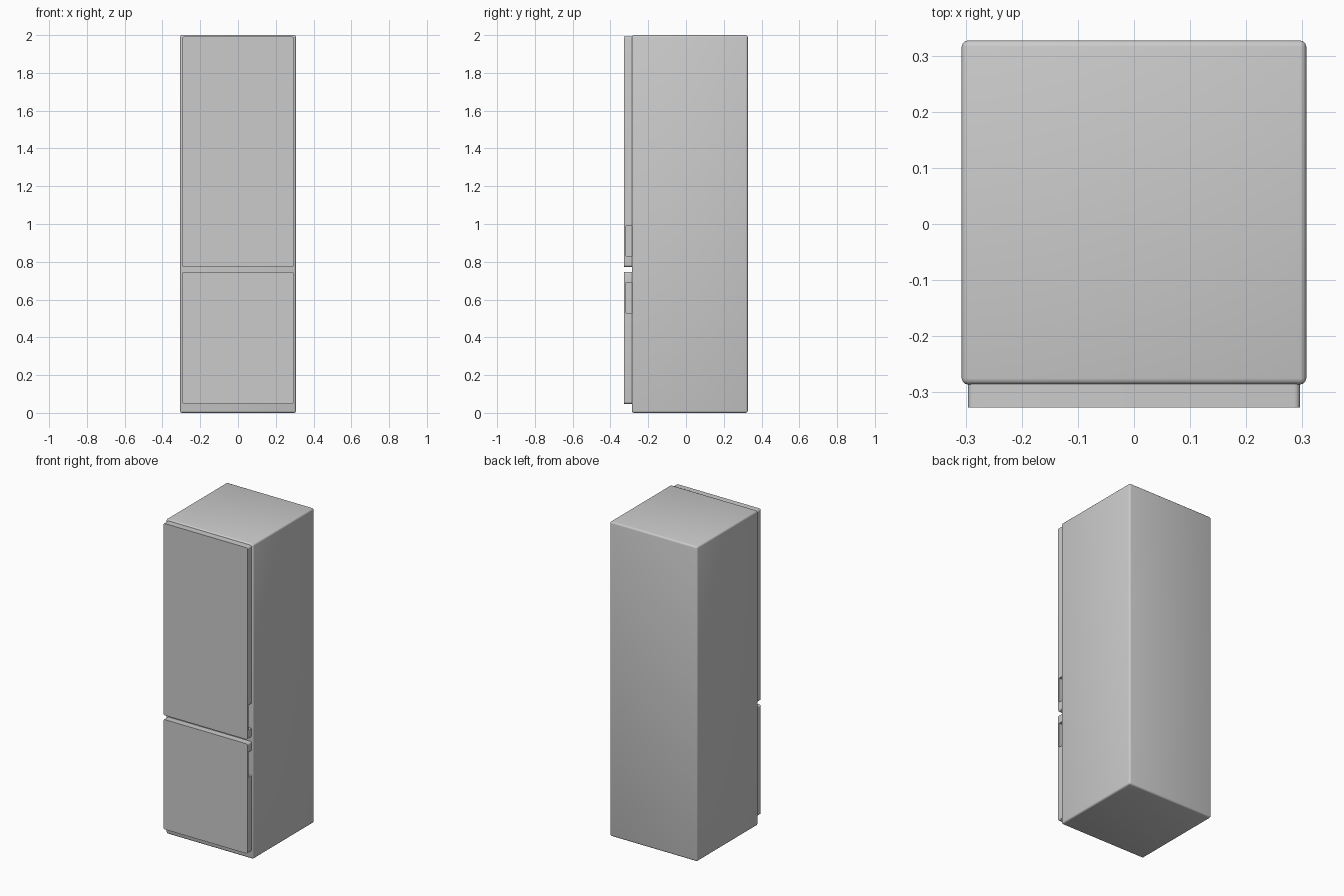
import bpy

if "Cube" in bpy.data.objects:
    bpy.data.objects.remove(bpy.data.objects["Cube"])

def box(name, x, y, z):
    """Box from min/max pairs on each axis."""
    bpy.ops.mesh.primitive_cube_add(size=1, location=[(a + b) / 2 for a, b in (x, y, z)])
    ob = bpy.context.object
    ob.name = name
    ob.scale = [b - a for a, b in (x, y, z)]
    bpy.ops.object.transform_apply(location=False, rotation=False, scale=True)
    return ob

def apply_mod(ob, mod):
    bpy.context.view_layer.objects.active = ob
    bpy.ops.object.modifier_apply(modifier=mod.name)

def bevel(ob, width, segments):
    m = ob.modifiers.new("bevel", 'BEVEL')
    m.width, m.segments, m.limit_method = width, segments, 'ANGLE'
    apply_mod(ob, m)

def smooth(ob):
    bpy.ops.object.select_all(action='DESELECT')
    ob.select_set(True)
    bpy.context.view_layer.objects.active = ob
    bpy.ops.object.shade_smooth_by_angle()

def round_depth_edges(ob, radius):
    """Round only the four edges running along y."""
    attr = ob.data.attributes.new("bevel_weight_edge", 'FLOAT', 'EDGE')
    for e in ob.data.edges:
        a, b = (ob.data.vertices[i].co for i in e.vertices)
        attr.data[e.index].value = 1.0 if abs(a.y - b.y) > 0.01 else 0.0
    m = ob.modifiers.new("corners", 'BEVEL')
    m.width, m.segments, m.limit_method = radius, 4, 'WEIGHT'
    apply_mod(ob, m)

# Cabinet
cabinet = box("cabinet", (-0.307, 0.307), (-0.286, 0.327), (0, 2))
bevel(cabinet, 0.011, 3)
smooth(cabinet)

# Doors, each with a grip notch in its right edge, open toward the cabinet
for name, z, grip in (("fridge_door", (0.773, 1.992), (0.83, 0.99)),
                      ("freezer_door", (0.048, 0.746), (0.53, 0.69))):
    door = box(name, (-0.296, 0.296), (-0.327, -0.285), z)
    round_depth_edges(door, 0.011)
    cutter = box(name + "_grip_cutter", (0.272, 0.32), (-0.318, -0.27), grip)
    m = door.modifiers.new("grip", 'BOOLEAN')
    m.object, m.operation, m.solver = cutter, 'DIFFERENCE', 'EXACT'
    apply_mod(door, m)
    bpy.data.objects.remove(cutter, do_unlink=True)
    smooth(door)
